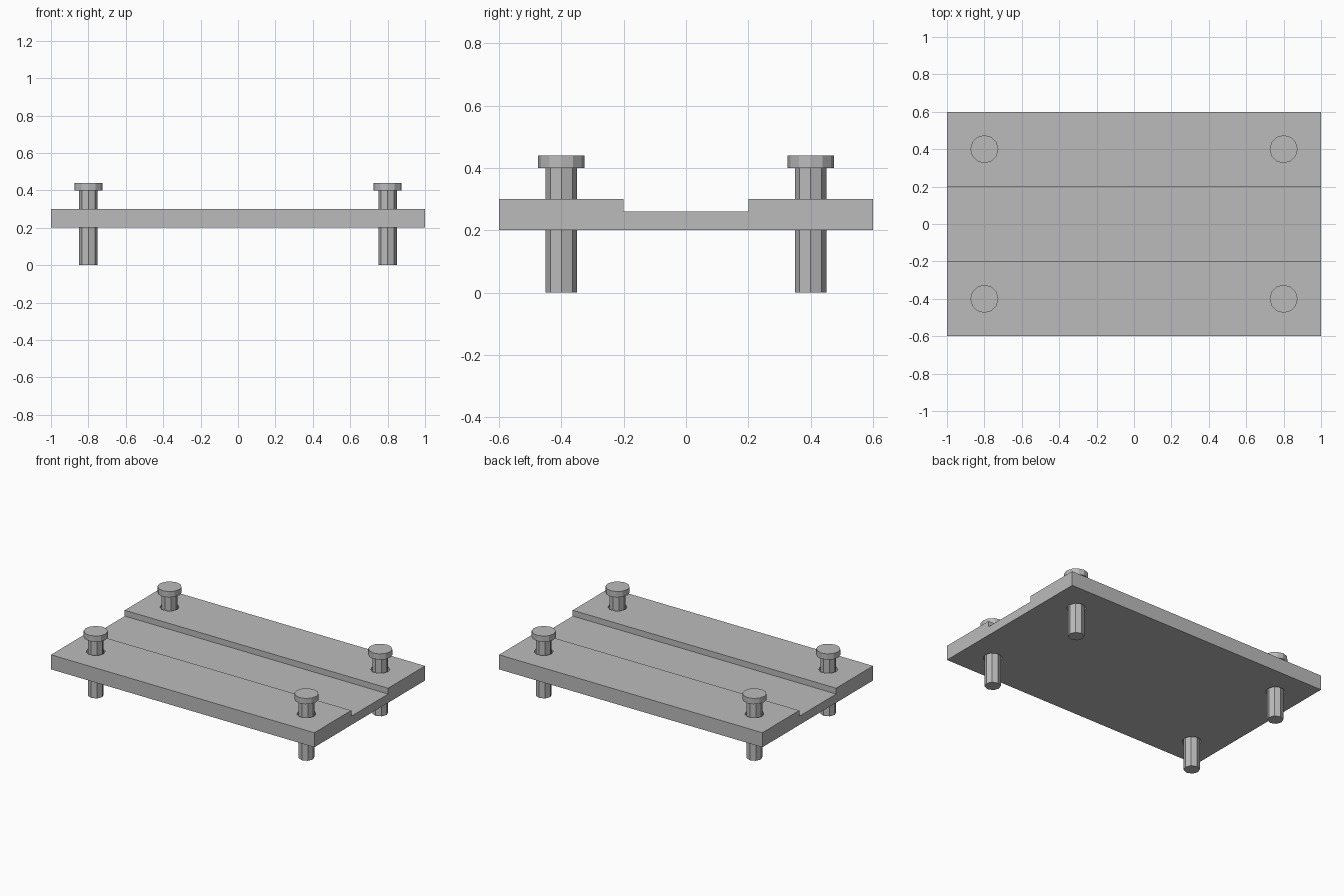
import bpy
import math

cube = bpy.data.objects.get("Cube")
if cube:
    bpy.data.objects.remove(cube, do_unlink=True)

grey = bpy.data.materials.new("plain grey")
grey.use_nodes = True
color = (0.5, 0.5, 0.5, 1)
grey.diffuse_color = color
grey.node_tree.nodes["Principled BSDF"].inputs["Base Color"].default_value = color


def make_object(name, verts, faces):
    mesh = bpy.data.meshes.new(name)
    mesh.from_pydata(verts, [], faces)
    mesh.materials.append(grey)
    obj = bpy.data.objects.new(name, mesh)
    bpy.context.collection.objects.link(obj)
    return obj


def lathe(name, x, y, profile, rings):
    """Stack of regular polygons; profile holds (radius, height), rings the sides."""
    verts, faces = [], []
    for r, z in profile:
        for i in range(rings):
            a = math.tau * i / rings
            verts.append((x + r * math.cos(a), y + r * math.sin(a), z))
    for k in range(len(profile) - 1):
        for i in range(rings):
            j = (i + 1) % rings
            faces.append((k * rings + i, k * rings + j,
                          (k + 1) * rings + j, (k + 1) * rings + i))
    faces.append(tuple(reversed(range(rings))))
    faces.append(tuple(range(len(verts) - rings, len(verts))))
    return make_object(name, verts, faces)


# Plate: channel cross-section extruded along x
section = [(-0.6, 0.2), (0.6, 0.2), (0.6, 0.3), (0.2, 0.3),
           (0.2, 0.26), (-0.2, 0.26), (-0.2, 0.3), (-0.6, 0.3)]
n = len(section)
verts = [(x, y, z) for x in (-1, 1) for y, z in section]
faces = [(i, i + n, (i + 1) % n + n, (i + 1) % n) for i in range(n)]
faces += [tuple(range(n)), tuple(reversed(range(n, 2 * n)))]
plate = make_object("channel_plate", verts, faces)
plate.data.flip_normals()

for x, side in ((-0.8, "right"), (0.8, "left")):
    for y, end in ((-0.4, "front"), (0.4, "back")):
        tag = f"{end}_{side}"

        # Clearance hole through the plate
        cutter = lathe("hole_cutter_" + tag, x, y, [(0.06, 0.1), (0.06, 0.38)], 10)
        cut = plate.modifiers.new("hole_" + tag, "BOOLEAN")
        cut.operation = "DIFFERENCE"
        cut.solver = "EXACT"
        cut.object = cutter
        cutter.hide_render = True
        cutter.hide_set(True)

        # Bolt: octagonal shank and wider round head
        lathe("bolt_shank_" + tag, x, y, [(0.05, 0), (0.05, 0.4)], 8)
        lathe("bolt_head_" + tag, x, y, [(0.075, 0.4), (0.075, 0.44)], 12)
